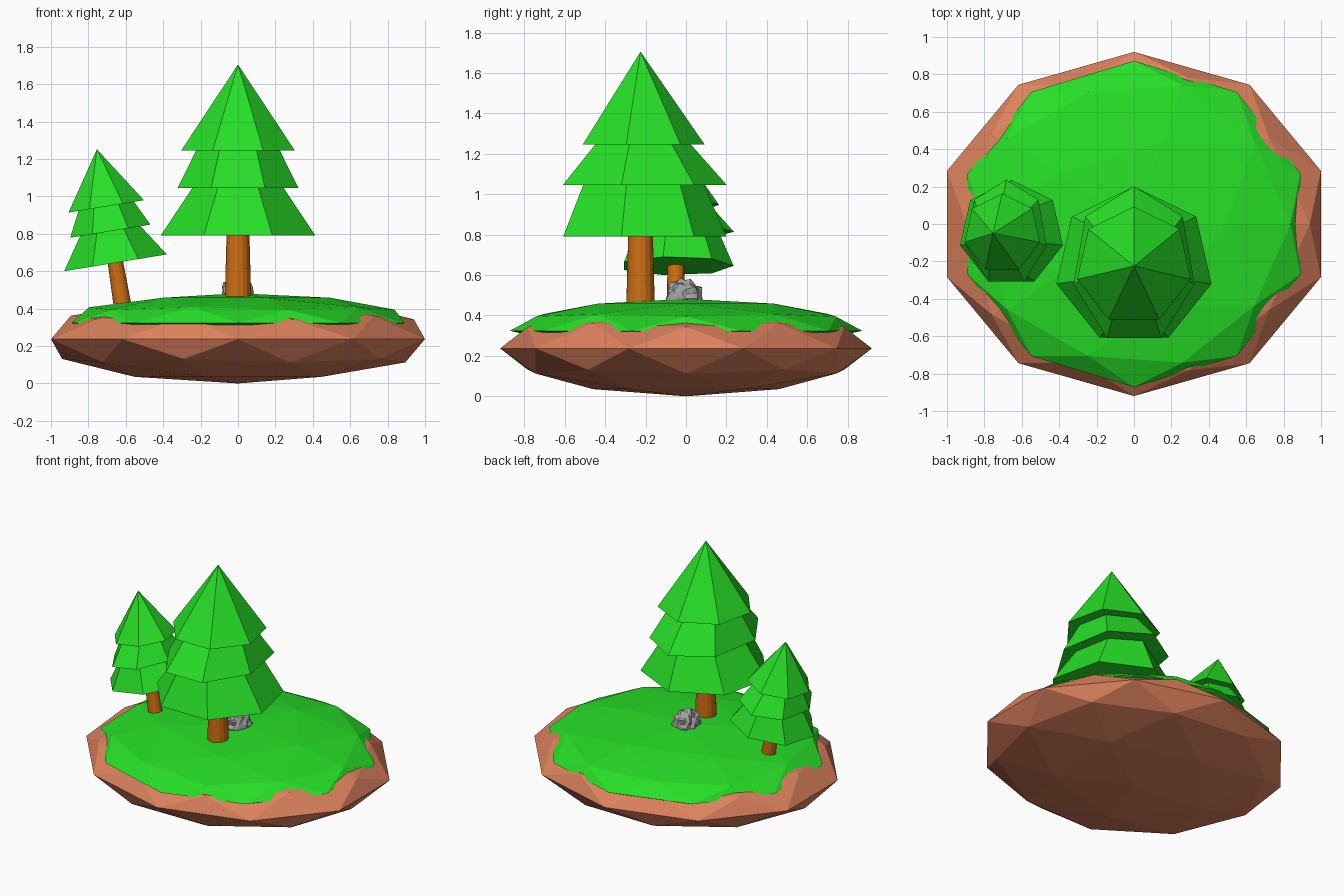
import bpy, bmesh, math, random
from mathutils import Matrix, Vector

if "Cube" in bpy.data.objects:
    bpy.data.objects.remove(bpy.data.objects["Cube"])

random.seed(4)


def mat(name, rgb):
    m = bpy.data.materials.new(name)
    m.diffuse_color = (*rgb, 1)
    m.use_nodes = True
    m.node_tree.nodes["Principled BSDF"].inputs["Base Color"].default_value = m.diffuse_color
    return m


GREEN = mat("bright green", (0.02, 0.74, 0.02))
BARK = mat("orange bark", (0.62, 0.16, 0.006))
SOIL = mat("clay brown", (0.72, 0.22, 0.11))
STONE = mat("stone grey", (0.36, 0.36, 0.36))


def finish(name, bm, material):
    bmesh.ops.recalc_face_normals(bm, faces=bm.faces)
    me = bpy.data.meshes.new(name)
    bm.to_mesh(me)
    bm.free()
    me.materials.append(material)
    ob = bpy.data.objects.new(name, me)
    bpy.context.collection.objects.link(ob)
    return ob


def ico(name, material, centre, scale, level=2, shape=None):
    bm = bmesh.new()
    bmesh.ops.create_icosphere(bm, subdivisions=level, radius=1)
    for v in bm.verts:
        if shape:
            shape(v)
        v.co = Vector(c + s * k for c, s, k in zip(centre, scale, v.co))
    return finish(name, bm, material)


def frustum(name, material, sides, z0, r0, z1, r1, matrix):
    # r0 and r1 are (x radius, y radius); a vertex points to +y
    bm = bmesh.new()
    rings = []
    for z, (rx, ry) in ((z0, r0), (z1, r1)):
        if rx == 0:
            rings.append([bm.verts.new((0, 0, z))])
            continue
        rings.append([bm.verts.new((rx * math.sin(2 * math.pi * i / sides),
                                    ry * math.cos(2 * math.pi * i / sides), z))
                      for i in range(sides)])
    low, top = rings
    bm.faces.new(low)
    if len(top) > 1:
        bm.faces.new(top)
    for i in range(sides):
        j = (i + 1) % sides
        if len(top) > 1:
            bm.faces.new((low[i], low[j], top[j], top[i]))
        else:
            bm.faces.new((low[i], low[j], top[0]))
    bmesh.ops.transform(bm, matrix=matrix, verts=bm.verts)
    return finish(name, bm, material)


# Island: squashed soil ball with a grass cap sunk into it
ico("island_soil", SOIL, (0, 0, 0.237), (1.051, 0.92, 0.237))


def flatten_base(v):
    if v.co.z < -0.01:
        v.co.z *= 0.4


ico("grass_cap", GREEN, (0, 0, 0.324), (0.936, 0.872, 0.158), shape=flatten_base)


# Pine trees: the origin is the underside of the lowest tier
def tree(prefix, matrix):
    frustum(prefix + "_trunk", BARK, 16, -0.36, (0.071, 0.071), 0.05, (0.06, 0.06), matrix)
    frustum(prefix + "_lower_tier", GREEN, 7, 0, (0.425, 0.425), 0.255, (0.25, 0.315), matrix)
    frustum(prefix + "_middle_tier", GREEN, 7, 0.255, (0.332, 0.427), 0.455, (0.23, 0.25), matrix)
    frustum(prefix + "_top_tier", GREEN, 7, 0.455, (0.312, 0.318), 0.915, (0, 0), matrix)


tree("large_tree", Matrix.Translation((0, -0.225, 0.79)))
tree("small_tree", Matrix.Translation((-0.655, -0.05, 0.645))
     @ Matrix.Rotation(math.radians(-9.3), 4, 'Y') @ Matrix.Scale(0.672, 4))


# Rough rock behind the large tree
def roughen(v):
    v.co *= random.uniform(0.84, 1.1)
    v.co.z = max(v.co.z, -0.3)


ico("rock", STONE, (0, -0.005, 0.485), (0.085, 0.095, 0.098), level=3, shape=roughen)
